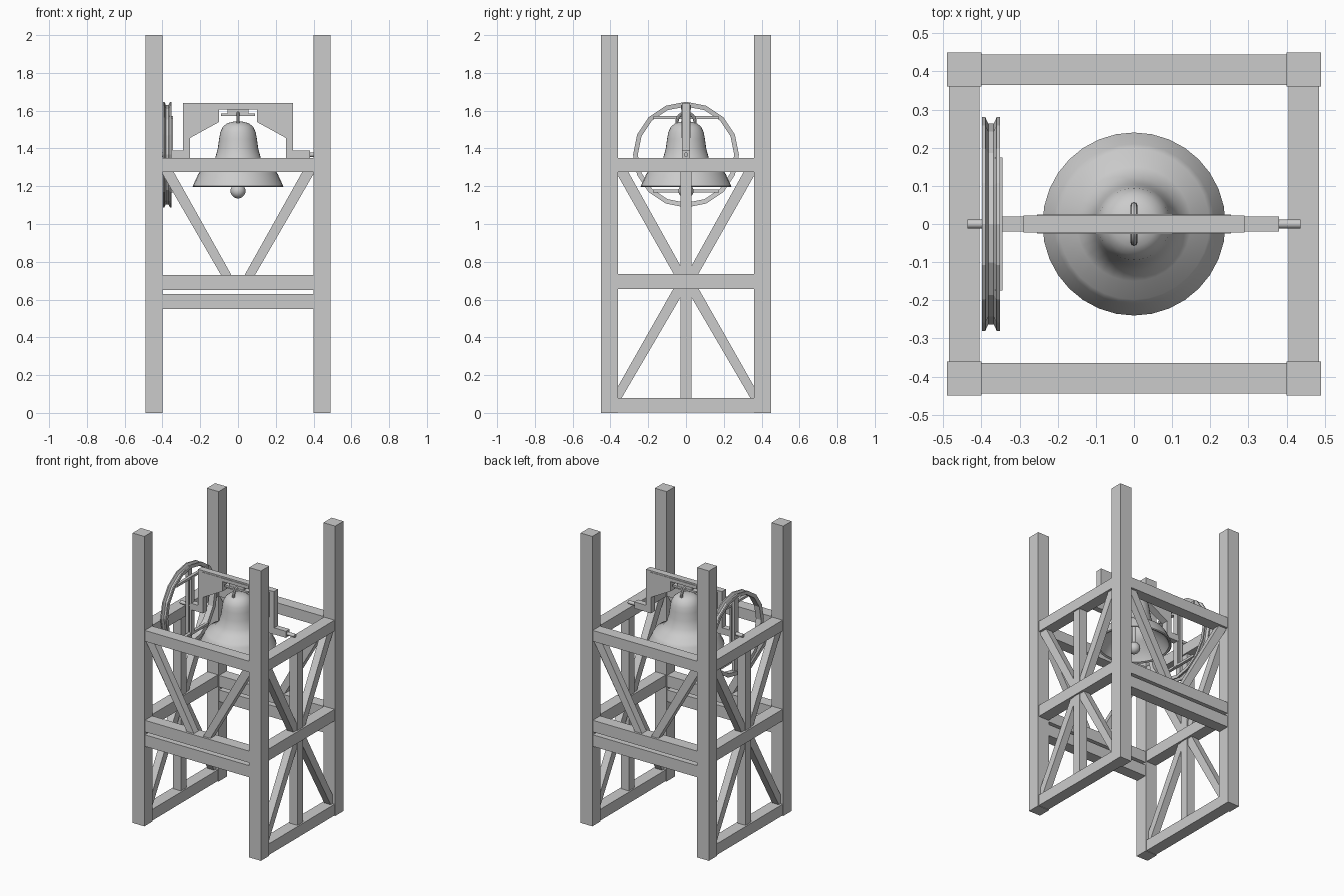
import bpy, bmesh
from math import sin, cos, pi
from mathutils import Vector

if "Cube" in bpy.data.objects:
    bpy.data.objects.remove(bpy.data.objects["Cube"])


def make(name, verts, faces, smooth=False):
    me = bpy.data.meshes.new(name)
    me.from_pydata(verts, [], faces)
    bm = bmesh.new()
    bm.from_mesh(me)
    bmesh.ops.recalc_face_normals(bm, faces=bm.faces[:])
    bm.to_mesh(me)
    bm.free()
    ob = bpy.data.objects.new(name, me)
    bpy.context.collection.objects.link(ob)
    if smooth:
        bpy.ops.object.select_all(action='DESELECT')
        ob.select_set(True)
        bpy.context.view_layer.objects.active = ob
        bpy.ops.object.shade_smooth_by_angle(angle=0.7)
    return ob


def prism(name, pts, c, t, axis):
    """Extrude a 2D outline (horizontal, z) by thickness t about c on the x or y axis."""
    n = len(pts)
    verts = []
    for d in (c - t / 2, c + t / 2):
        verts += [(d, h, z) if axis == 'x' else (h, d, z) for h, z in pts]
    faces = [list(range(n)), list(range(n, 2 * n))]
    faces += [[i, (i + 1) % n, n + (i + 1) % n, n + i] for i in range(n)]
    return make(name, verts, faces)


def box(name, x0, x1, y0, y1, z0, z1):
    return prism(name, [(x0, z0), (x1, z0), (x1, z1), (x0, z1)], (y0 + y1) / 2, y1 - y0, 'y')


def lathe(name, prof, n, centre, axis='z', closed=False, smooth=True):
    """Spin (radius, along-axis) points around the z or x axis."""
    m = len(prof)
    verts = []
    for i in range(n):
        a = 2 * pi * i / n
        for r, h in prof:
            p = (r * cos(a), r * sin(a), h) if axis == 'z' else (h, r * cos(a), r * sin(a))
            verts.append(Vector(p) + Vector(centre))
    faces = [[i * m + j, (i + 1) % n * m + j, (i + 1) % n * m + (j + 1) % m, i * m + (j + 1) % m]
             for i in range(n) for j in range(m if closed else m - 1)]
    if not closed:
        faces += [[i * m + j for i in range(n)] for j in (0, m - 1)]
    return make(name, verts, faces, smooth)


def flip(pts, s):
    return [(h * s, z) for h, z in pts]


# Timber frame: posts, rails and braces
front_brace = [(0.40, 1.275), (0.34, 1.275), (0.035, 0.73), (0.09, 0.73), (0.40, 1.265)]
upper_brace = [(0.36, 1.275), (0.305, 1.275), (0.03, 0.78), (0.03, 0.735), (0.065, 0.735), (0.36, 1.255)]
lower_brace = [(0.36, 0.08), (0.345, 0.08), (0.03, 0.61), (0.03, 0.655), (0.068, 0.655), (0.36, 0.14)]
lower_brace[1] = (0.34, 0.08)
for s in (-1, 1):
    for t in (-1, 1):
        x, y = 0.445 * s, 0.405 * t
        box("corner_post", x - .045, x + .045, y - .045, y + .045, 0, 2)
        prism("front_brace", flip(front_brace, s), y, 0.05, 'y')
        prism("upper_side_brace", flip(upper_brace, t), x, 0.05, 'x')
        prism("lower_side_brace", flip(lower_brace, t), x, 0.05, 'x')
    x, y = 0.445 * s, 0.405 * s
    for z0, z1 in ((1.275, 1.35), (0.65, 0.73), (0.55, 0.63)):
        box("front_rail", -0.40, 0.40, y - .04, y + .04, z0, z1)
    for z0, z1 in ((1.275, 1.35), (0.655, 0.735), (0.003, 0.08)):
        box("side_rail", x - .04, x + .04, -0.362, 0.362, z0, z1)
    for z0, z1 in ((0.08, 0.655), (0.735, 1.275)):
        box("side_stud", x - .03, x + .03, -0.03, 0.03, z0, z1)

# Bell: hollow shell with flared mouth
bell = [(0.0005, 1.543), (0.03, 1.541), (0.058, 1.533), (0.08, 1.515), (0.094, 1.485), (0.10, 1.45),
        (0.107, 1.40), (0.122, 1.345), (0.15, 1.31), (0.198, 1.283), (0.21, 1.265), (0.24, 1.20),
        (0.235, 1.195), (0.222, 1.20), (0.19, 1.26), (0.135, 1.30), (0.105, 1.345), (0.092, 1.40),
        (0.082, 1.48), (0.05, 1.515), (0.0005, 1.522)]
lathe("bell", bell, 32, (0, 0, 0))

# Clapper
ball = [(max(0.0005, 0.04 * sin(pi * k / 10)), -0.04 * cos(pi * k / 10)) for k in range(11)]
lathe("clapper_ball", ball, 20, (0, 0, 1.175))
lathe("clapper_rod", [(0.01, 1.20), (0.01, 1.525)], 10, (0, 0, 0))

# Hanging loop on the crown
loop = [(0.048 + 0.009 * cos(2 * pi * k / 8), 0.009 * sin(2 * pi * k / 8)) for k in range(8)]
lathe("crown_loop", loop, 24, (0, 0, 1.54), 'x', True)

# Yoke: top bar, saddle, gussets, uprights, arms and pivot pins
box("yoke_top_bar", -0.29, 0.29, -0.022, 0.022, 1.63, 1.64)
box("yoke_saddle", -0.10, 0.10, -0.026, 0.026, 1.607, 1.63)
box("saddle_neck", -0.055, 0.055, -0.015, 0.015, 1.585, 1.607)
box("saddle_foot", -0.09, 0.09, -0.018, 0.018, 1.572, 1.585)
for s in (-1, 1):
    prism("yoke_gusset", flip([(0.255, 1.63), (0.10, 1.63), (0.10, 1.54), (0.255, 1.455)], s), 0, 0.05, 'y')
    a, b = sorted((0.253 * s, 0.29 * s))
    box("yoke_upright", a, b, -0.022, 0.022, 1.345, 1.635)
    a, b = sorted((0.285 * s, (0.38 if s > 0 else 0.35) * s))
    box("yoke_arm", a, b, -0.02, 0.02, 1.345, 1.39)
    a, b = sorted((0.34 * s, 0.437 * s))
    lathe("pivot_pin", [(0.012, a), (0.012, b)], 12, (0, 0, 1.367), 'x')

# Rope wheel: grooved 16-sided rim with crossed spokes
rim = [(0.255, -0.395), (0.28, -0.398), (0.28, -0.39), (0.263, -0.382), (0.263, -0.368),
       (0.28, -0.36), (0.28, -0.352), (0.255, -0.355)]
lathe("wheel_rim", rim, 16, (0, 0, 1.367), 'x', True, smooth=False)
for z in (1.175, 1.565):
    box("wheel_crossbar", -0.365, -0.345, -0.175, 0.175, z - .008, z + .008)
box("wheel_spoke", -0.385, -0.365, -0.02, 0.02, 1.11, 1.625)
box("wheel_stay", -0.358, -0.343, -0.018, 0.018, 1.17, 1.57)
